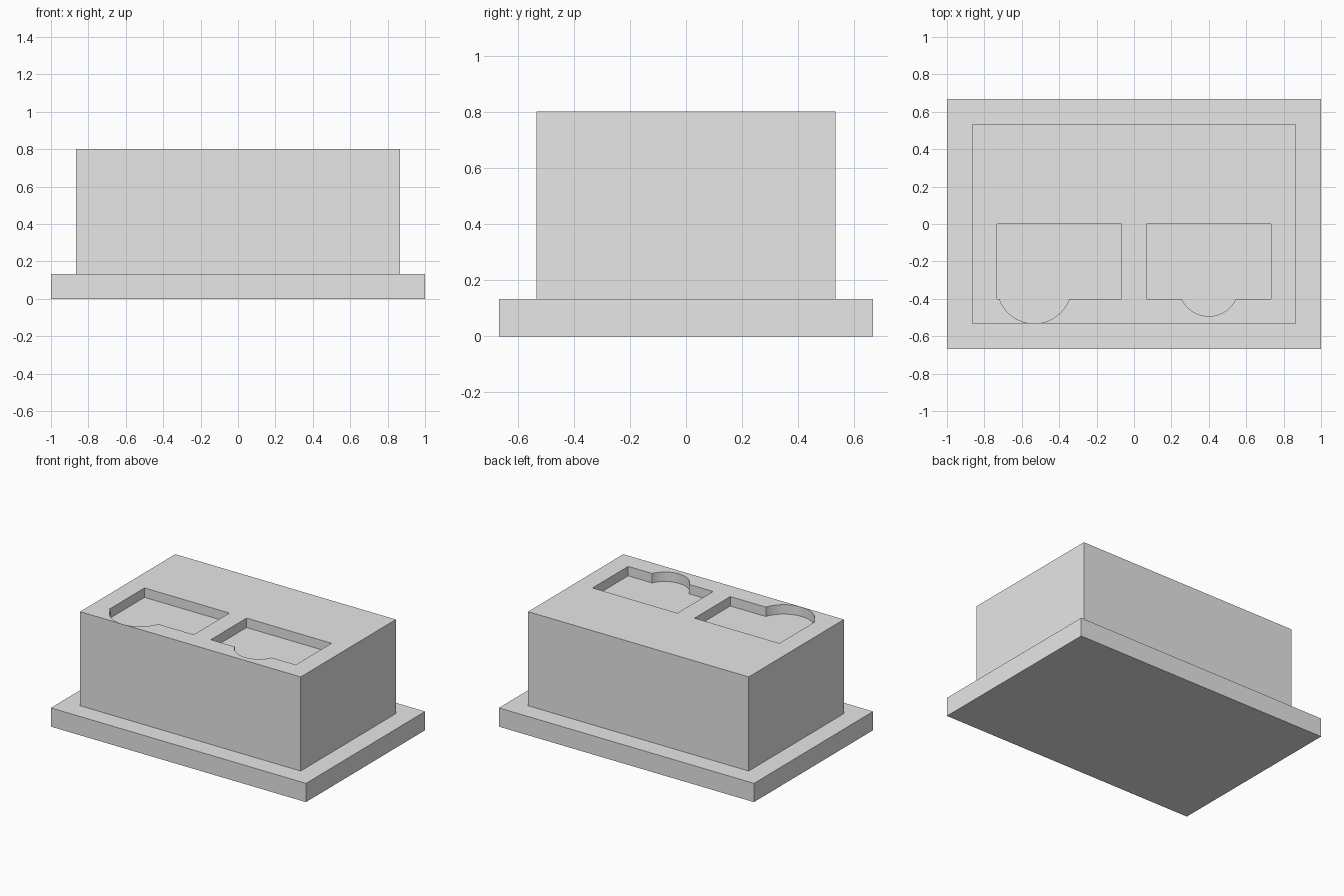
import bpy
import bmesh
from math import asin, pi, sin, cos

cube = bpy.data.objects.get("Cube")
if cube:
    bpy.data.objects.remove(cube, do_unlink=True)

grey = bpy.data.materials.new("light grey")
grey.use_nodes = True
grey.diffuse_color = (0.8, 0.8, 0.8, 1)
grey.node_tree.nodes["Principled BSDF"].inputs["Base Color"].default_value = (0.8, 0.8, 0.8, 1)

BASE_TOP, TOP, DEPTH = 0.133, 0.8, 0.067
POCKET_FRONT, ARC_Y = -0.4, -0.333


def prism(name, outline, z0, z1):
    """Extrude a flat outline from z0 up to z1."""
    bm = bmesh.new()
    face = bm.faces.new([bm.verts.new((x, y, z0)) for x, y in outline])
    up = bmesh.ops.extrude_face_region(bm, geom=[face])["geom"]
    bmesh.ops.translate(bm, vec=(0, 0, z1 - z0),
                        verts=[v for v in up if isinstance(v, bmesh.types.BMVert)])
    bmesh.ops.recalc_face_normals(bm, faces=bm.faces)
    mesh = bpy.data.meshes.new(name)
    bm.to_mesh(mesh)
    bm.free()
    mesh.materials.append(grey)
    obj = bpy.data.objects.new(name, mesh)
    bpy.context.collection.objects.link(obj)
    return obj


def rectangle(hx, hy):
    return [(-hx, -hy), (hx, -hy), (hx, hy), (-hx, hy)]


def pocket_outline(x0, x1, arc_x, radius, steps=24):
    """Rectangle whose front side bulges out in a circular arc."""
    a = asin((ARC_Y - POCKET_FRONT) / radius)
    angles = [pi + a + (pi - 2 * a) * i / steps for i in range(steps + 1)]
    arc = [(arc_x + radius * cos(t), ARC_Y + radius * sin(t)) for t in angles]
    return [(x0, POCKET_FRONT)] + arc + [(x1, POCKET_FRONT), (x1, 0), (x0, 0)]


# Base plate and main block
prism("base_plate", rectangle(1, 0.667), 0, BASE_TOP)
block = prism("block", rectangle(0.865, 0.533), BASE_TOP, TOP)

# Two shallow pockets in the top
pockets = {
    "right_pocket_cutter": (-0.733, -0.067, -0.533, 0.199),
    "left_pocket_cutter": (0.067, 0.733, 0.4, 0.16),
}
bpy.context.view_layer.objects.active = block
for name, spec in pockets.items():
    cutter = prism(name, pocket_outline(*spec), TOP - DEPTH, TOP + 0.1)
    cutter.hide_render = True
    cut = block.modifiers.new(name, "BOOLEAN")
    cut.operation = "DIFFERENCE"
    cut.solver = "EXACT"
    cut.object = cutter
    bpy.ops.object.modifier_apply(modifier=cut.name)
    bpy.data.objects.remove(cutter, do_unlink=True)

# Smooth only the curved pocket walls
bpy.ops.object.select_all(action="DESELECT")
block.select_set(True)
bpy.ops.object.shade_smooth_by_angle(angle=pi / 9)
